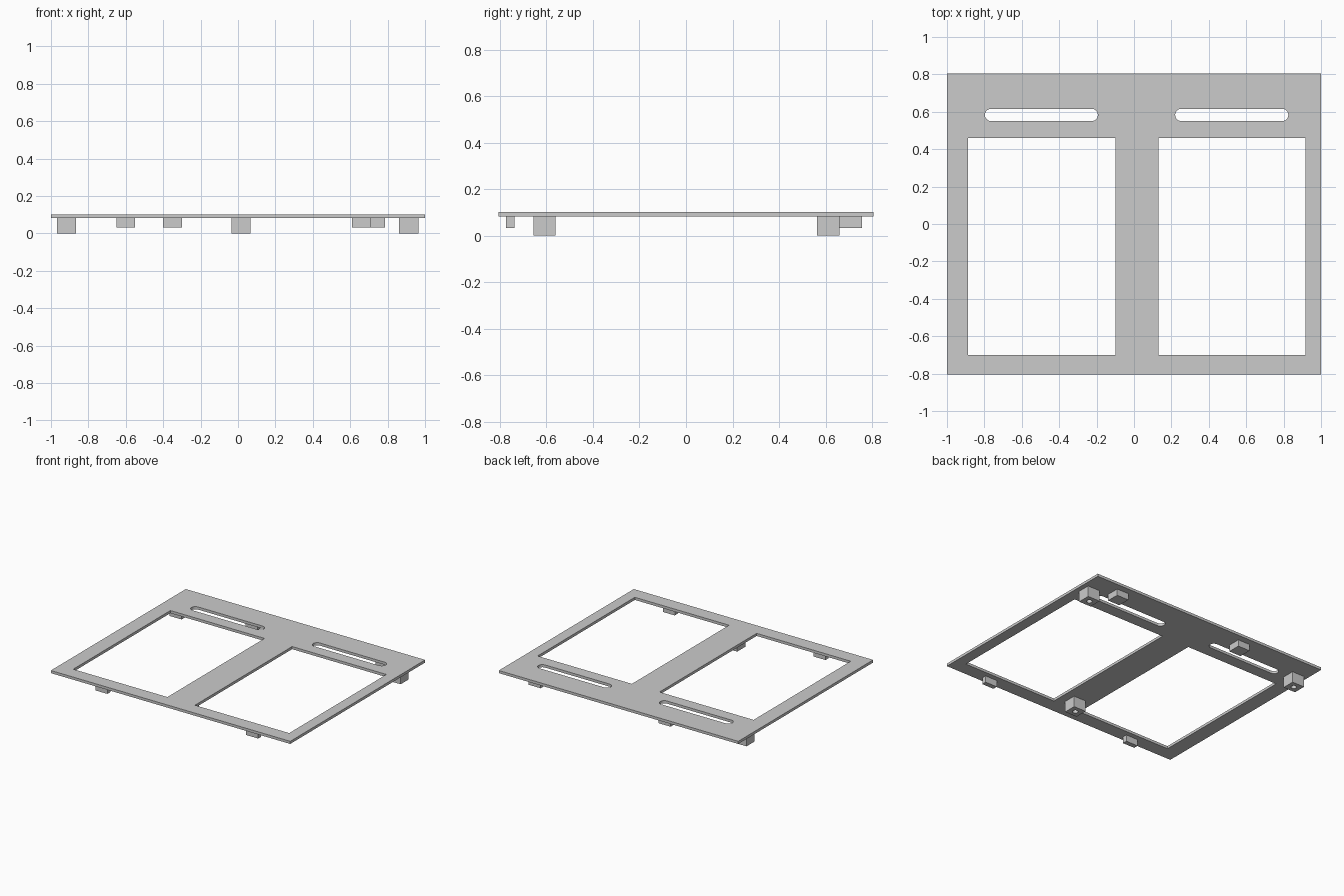
import bpy
from math import cos, sin, pi

cube = bpy.data.objects.get("Cube")
if cube:
    bpy.data.objects.remove(cube)

grey = bpy.data.materials.new("plain grey")
grey.use_nodes = True
colour = (0.6, 0.6, 0.6, 1)
grey.diffuse_color = colour
grey.node_tree.nodes["Principled BSDF"].inputs["Base Color"].default_value = colour

PLATE_BOTTOM, PLATE_TOP = 0.082, 0.102


def rectangle(x0, x1, y0, y1):
    return [(x0, y0), (x1, y0), (x1, y1), (x0, y1)]


def slot(x0, x1, y, r, steps=12):
    """Outline with round ends; a circle when the two centres coincide."""
    points = []
    for cx, start in ((x1 - r, -pi / 2), (x0 + r, pi / 2)):
        for i in range(steps + 1):
            a = start + pi * i / steps
            points.append((cx + r * cos(a), y + r * sin(a)))
    return points


def extrude_outlines(name, outlines, z0, z1):
    """Solid from an outer outline and any number of holes."""
    curve = bpy.data.curves.new(name, "CURVE")
    curve.dimensions = "2D"
    curve.fill_mode = "BOTH"
    curve.extrude = (z1 - z0) / 2
    for outline in outlines:
        spline = curve.splines.new("POLY")
        spline.points.add(len(outline) - 1)
        for point, (x, y) in zip(spline.points, outline):
            point.co = (x, y, 0, 1)
        spline.use_cyclic_u = True
    obj = bpy.data.objects.new(name, curve)
    bpy.context.collection.objects.link(obj)
    obj.location.z = (z0 + z1) / 2
    bpy.ops.object.select_all(action="DESELECT")
    bpy.context.view_layer.objects.active = obj
    obj.select_set(True)
    bpy.ops.object.convert(target="MESH")
    obj = bpy.context.view_layer.objects.active
    obj.data.materials.clear()
    obj.data.materials.append(grey)
    bpy.ops.object.shade_smooth_by_angle(angle=0.6)
    return obj


# Flat panel with two windows and two rounded slots
extrude_outlines("panel", [
    rectangle(-1, 1, -0.805, 0.805),
    rectangle(-0.887, -0.10, -0.70, 0.46),
    rectangle(0.13, 0.918, -0.70, 0.46),
    slot(-0.797, -0.193, 0.583, 0.033),
    slot(0.22, 0.825, 0.583, 0.033),
], PLATE_BOTTOM, PLATE_TOP)

# Square screw posts with a blind hole from below
posts = {"back_right_post": (-0.917, 0.612),
         "back_left_post": (0.913, 0.612),
         "front_post": (0.015, -0.608)}
for name, (x, y) in posts.items():
    extrude_outlines(name, [
        rectangle(x - 0.051, x + 0.051, y - 0.048, y + 0.048),
        slot(x - 0.02, x + 0.02, y, 0.02),
    ], 0, PLATE_BOTTOM)

# Locating tabs: thin at the front, deep at the back
tabs = {"front_right_tab": (-0.60, -0.755, 0.018),
        "front_left_tab": (0.66, -0.755, 0.018),
        "back_right_tab": (-0.35, 0.708, 0.048),
        "back_left_tab": (0.735, 0.708, 0.048)}
for name, (x, y, half_depth) in tabs.items():
    extrude_outlines(name, [
        rectangle(x - 0.05, x + 0.05, y - half_depth, y + half_depth),
    ], 0.033, PLATE_BOTTOM)
